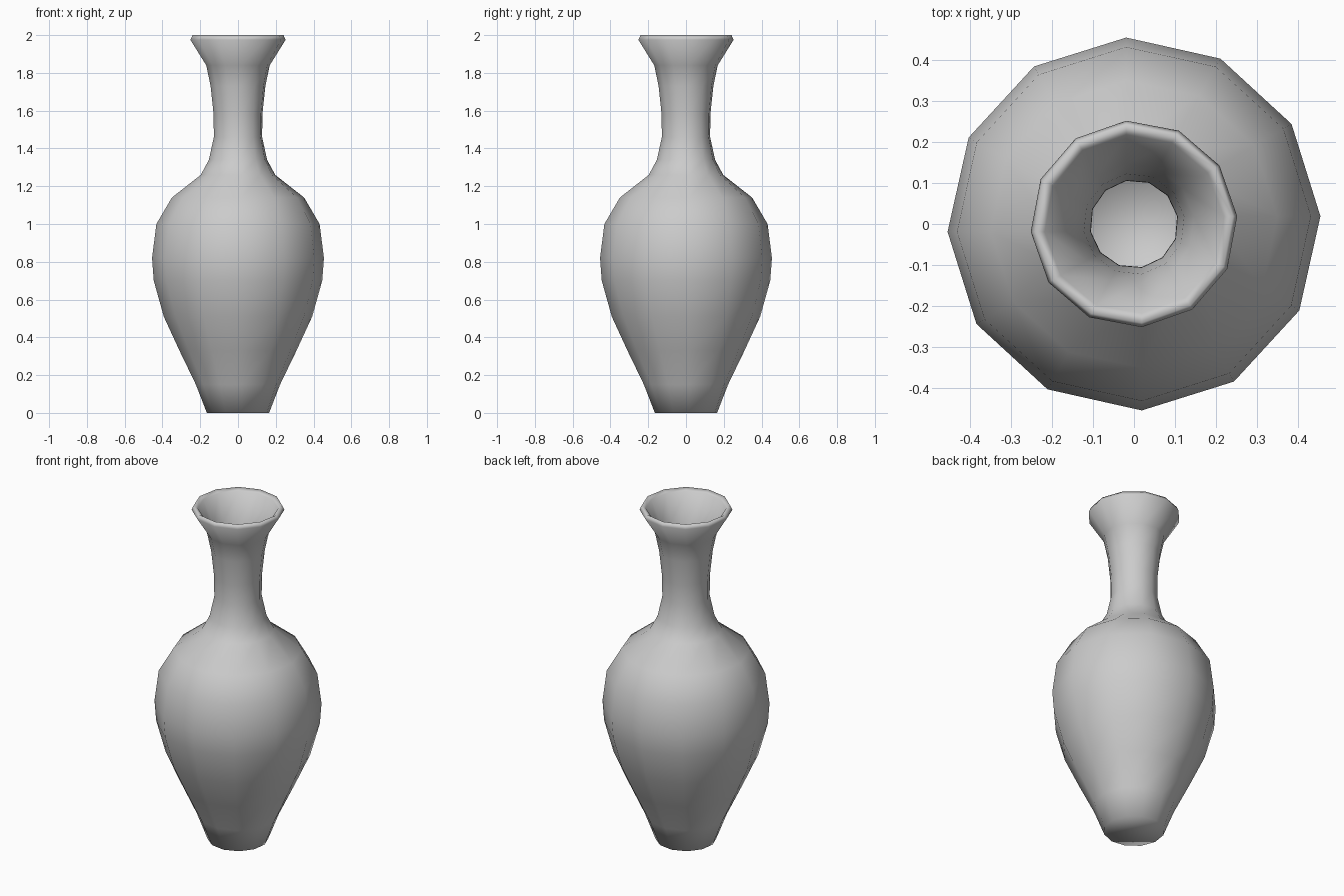
import bpy, bmesh, math
from mathutils import Vector

if "Cube" in bpy.data.objects:
    bpy.data.objects.remove(bpy.data.objects["Cube"])

SIDES = 12
SKEW = 0.019   # the profile sits slightly off the spin axis plane
WALL = 0.023

# Outer profile (radius, height) from foot to lip
outer = [Vector(p) for p in [
    (0.165, 0.0), (0.223, 0.15), (0.31, 0.33), (0.393, 0.51), (0.446, 0.70),
    (0.455, 0.82), (0.432, 1.0), (0.35, 1.14), (0.197, 1.26), (0.154, 1.34),
    (0.128, 1.46), (0.129, 1.58), (0.145, 1.73), (0.168, 1.84),
    (0.252, 1.975)]]

# Inner wall: outer profile pushed in along its normals
inner = []
for i in range(1, len(outer) - 1):
    t = (outer[i + 1] - outer[i]).normalized() + (outer[i] - outer[i - 1]).normalized()
    t.normalize()
    inner.append(outer[i] + Vector((-t.y, t.x)) * WALL)
floor = Vector((0.15, WALL))
lip = [Vector((0.241, 2.0)), Vector((0.218, 1.985))]
profile = outer + lip + inner[::-1] + [floor]

# Vase: profile turned in twelve steps
bm = bmesh.new()
rings = []
for p in profile:
    ring = []
    for k in range(SIDES):
        a = 2 * math.pi * k / SIDES
        c, s = math.cos(a), math.sin(a)
        ring.append(bm.verts.new((p.x * c - SKEW * s, p.x * s + SKEW * c, p.y)))
    rings.append(ring)
for lo, hi in zip(rings, rings[1:]):
    for k in range(SIDES):
        n = (k + 1) % SIDES
        bm.faces.new((lo[k], lo[n], hi[n], hi[k]))

# Foot and inside floor
bm.faces.new(rings[0][::-1])
bm.faces.new(rings[-1])
bmesh.ops.recalc_face_normals(bm, faces=bm.faces)
for f in bm.faces:
    f.smooth = True

mesh = bpy.data.meshes.new("vase")
bm.to_mesh(mesh)
bm.free()
vase = bpy.data.objects.new("vase", mesh)
bpy.context.collection.objects.link(vase)
